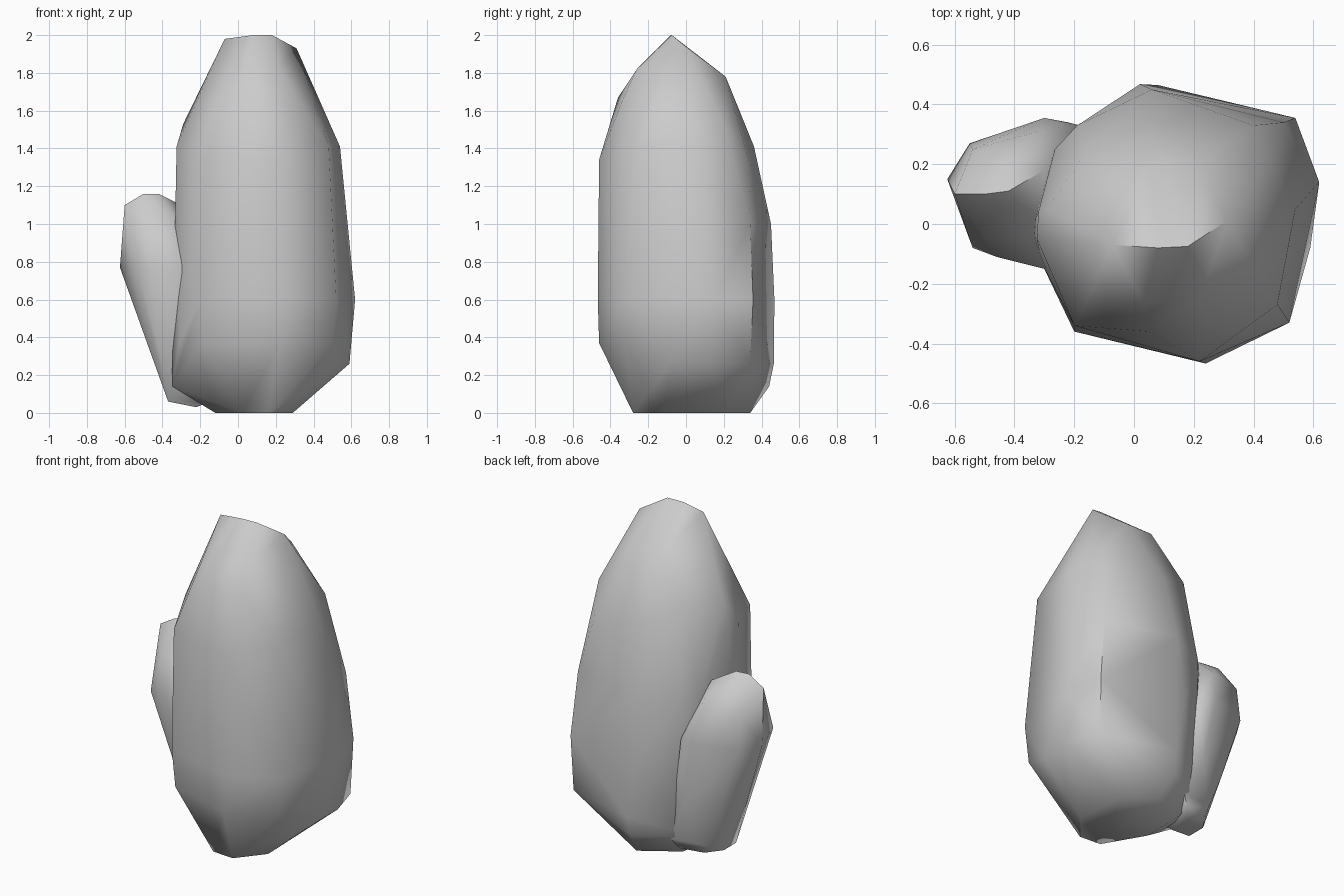
import bpy, bmesh, math


def hull_rock(name, rings):
    """Convex stone from a few rough rings of corner points."""
    bm = bmesh.new()
    for z, corners in rings:
        for x, y in corners:
            bm.verts.new((x, y, z))
    bmesh.ops.convex_hull(bm, input=bm.verts[:])
    loose = [v for v in bm.verts if not v.link_faces]
    bmesh.ops.delete(bm, geom=loose, context='VERTS')
    bmesh.ops.recalc_face_normals(bm, faces=bm.faces[:])
    me = bpy.data.meshes.new(name)
    bm.to_mesh(me)
    bm.free()
    ob = bpy.data.objects.new(name, me)
    bpy.context.collection.objects.link(ob)
    bpy.ops.object.select_all(action='DESELECT')
    ob.select_set(True)
    bpy.context.view_layer.objects.active = ob
    bpy.ops.object.shade_smooth_by_angle(angle=math.radians(48))
    return ob


# Tall boulder: narrow foot, straight flanks, slanted ridge at the top
hull_rock("large_rock", [
    (0.00, [(-0.12, -0.03), (0.02, -0.27), (0.16, -0.28), (0.29, -0.12),
            (0.27, 0.2), (0.10, 0.34), (-0.12, 0.2)]),
    (0.14, [(-0.35, -0.03), (-0.24, 0.25), (0.07, 0.44)]),
    (0.26, [(0.59, -0.08), (0.59, 0.13), (0.53, 0.34), (0.08, 0.465)]),
    (0.37, [(-0.19, -0.34), (0.22, -0.46), (0.5, -0.32), (-0.31, -0.13)]),
    (0.60, [(0.62, 0.14), (0.24, -0.467), (-0.2, -0.36), (0.52, -0.33),
            (0.54, 0.355), (0.02, 0.468)]),
    (1.00, [(0.06, 0.45), (0.5, 0.34), (-0.19, 0.33), (-0.265, 0.25)]),
    (1.34, [(0.22, -0.46), (-0.2, -0.34), (0.4, 0.33)]),
    (1.41, [(-0.325, -0.05), (-0.32, 0.04), (0.54, 0.05), (0.08, 0.36),
            (0.48, -0.27)]),
    (1.53, [(-0.29, 0.05), (0.455, 0.2), (-0.16, 0.24)]),
    (1.67, [(0.05, -0.36), (0.25, -0.33)]),
    (1.78, [(0.05, 0.21), (0.22, 0.21)]),
    (1.82, [(0.03, -0.26), (0.22, -0.26)]),
    (1.93, [(0.31, 0.01)]),
    (1.98, [(-0.07, -0.07)]),
    (2.00, [(0.08, -0.08), (0.18, -0.075)]),
])

# Small stone leaning outward against the left side
hull_rock("small_rock", [
    (0.03, [(-0.22, 0.07), (-0.22, 0.2)]),
    (0.06, [(-0.37, 0.04), (-0.37, 0.16), (-0.15, 0.28), (-0.3, 0.25),
            (-0.15, 0.05)]),
    (0.12, [(-0.31, 0.28), (-0.11, 0.31)]),
    (0.35, [(-0.26, -0.06), (-0.42, -0.02), (-0.22, 0.34), (-0.41, 0.27),
            (-0.08, 0.1)]),
    (0.77, [(-0.625, 0.15), (-0.54, -0.08), (-0.46, -0.11), (-0.3, -0.15),
            (-0.55, 0.27), (-0.3, 0.355), (-0.2, 0.335), (-0.15, 0.0)]),
    (0.98, [(-0.54, 0.25), (-0.32, 0.31), (-0.5, -0.04), (-0.3, -0.05)]),
    (1.10, [(-0.6, 0.1), (-0.3, 0.18), (-0.45, 0.2)]),
    (1.16, [(-0.5, 0.1), (-0.42, 0.11)]),
])
